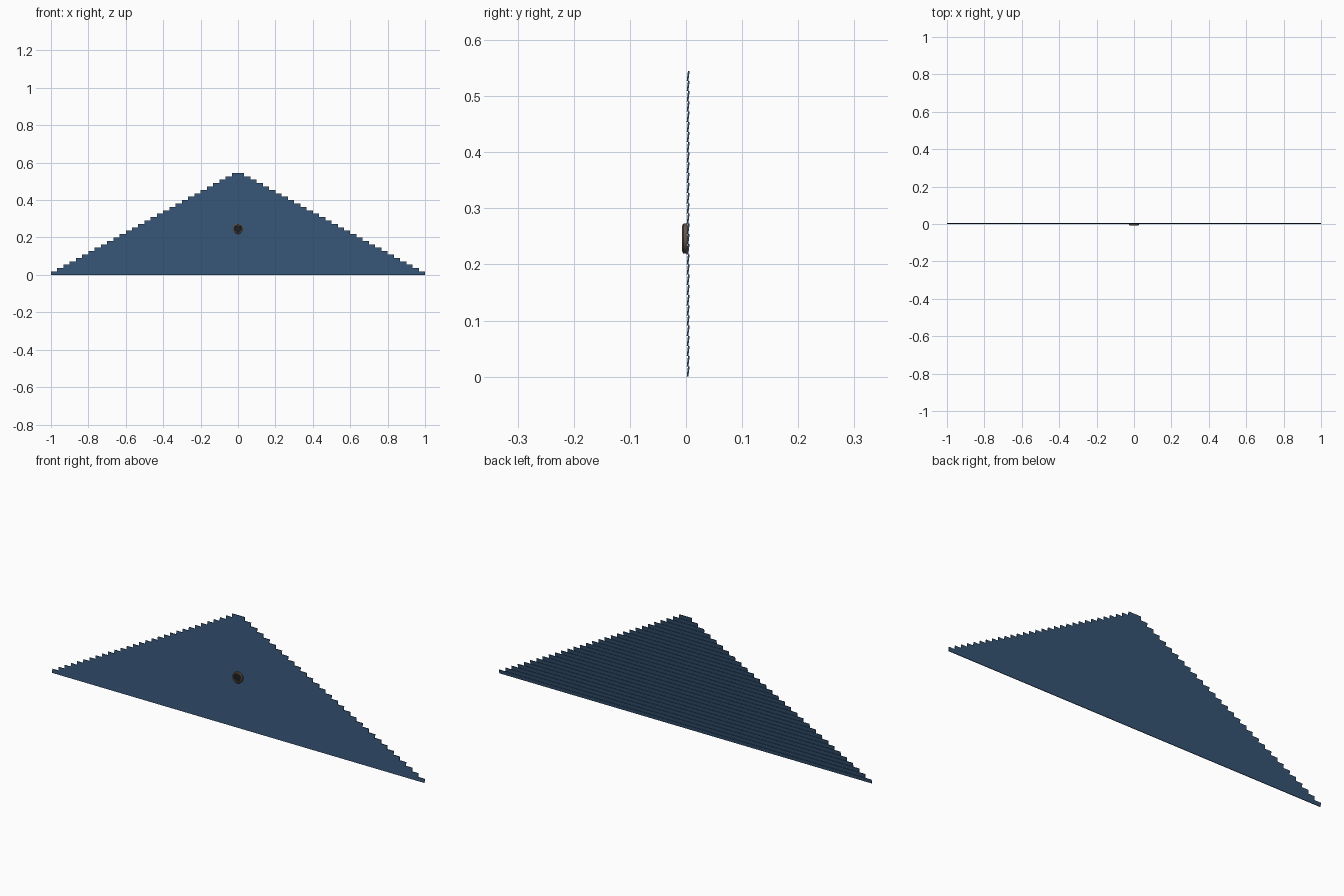
import bpy, bmesh, math
from mathutils import Matrix

if "Cube" in bpy.data.objects:
    bpy.data.objects.remove(bpy.data.objects["Cube"])

ROWS, HEIGHT = 30, 0.545
STEP = 1.0 / ROWS            # each course loses half a shingle per end
COURSE = HEIGHT / ROWS


def material(name, color):
    m = bpy.data.materials.new(name)
    m.diffuse_color = (*color, 1)
    m.use_nodes = True
    m.node_tree.nodes["Principled BSDF"].inputs["Base Color"].default_value = m.diffuse_color
    return m


def finish(bm, name, mat):
    bmesh.ops.recalc_face_normals(bm, faces=bm.faces)
    mesh = bpy.data.meshes.new(name)
    bm.to_mesh(mesh)
    bm.free()
    ob = bpy.data.objects.new(name, mesh)
    bpy.context.collection.objects.link(ob)
    mesh.materials.append(mat)
    return ob


blue = material("slate_blue", (0.035, 0.085, 0.17))
bronze = material("bronze", (0.13, 0.095, 0.07))
dark = material("dark_glass", (0.012, 0.013, 0.016))


# leaning shingle: lower edge proud at the front, upper edge proud at the back
def add_shingle(bm, x, z, w, h):
    section = [(0.0012, z), (0.0042, z), (0.0065, z + h), (0.0035, z + h)]
    rings = [[bm.verts.new((sx, y, zz)) for y, zz in section]
             for sx in (x, x + w)]
    bm.faces.new(rings[0])
    bm.faces.new(rings[1])
    for i in range(4):
        j = (i + 1) % 4
        bm.faces.new((rings[0][i], rings[0][j], rings[1][j], rings[1][i]))


# stepped gable of staggered courses
bm = bmesh.new()
for row in range(ROWS):
    count = ROWS - row
    for i in range(count):
        add_shingle(bm, -count * STEP + 2 * STEP * i, row * COURSE,
                    2 * STEP, COURSE)
finish(bm, "gable_shingles", blue)


# round vent: lathed bronze rim with a dark recessed disc
def lathe(name, profile, mat, sides=32):
    bm = bmesh.new()
    vs = [bm.verts.new((r, y, 0)) for r, y in profile]
    es = [bm.edges.new((a, b)) for a, b in zip(vs, vs[1:])]
    bmesh.ops.spin(bm, geom=vs + es, cent=(0, 0, 0), axis=(0, 1, 0),
                   angle=math.tau, steps=sides, use_merge=True)
    bmesh.ops.remove_doubles(bm, verts=bm.verts, dist=1e-6)
    bmesh.ops.transform(bm, matrix=Matrix.Translation((0, 0, 0.246)),
                        verts=bm.verts)
    ob = finish(bm, name, mat)
    bpy.context.view_layer.objects.active = ob
    ob.select_set(True)
    bpy.ops.object.shade_smooth_by_angle(angle=math.radians(30))
    ob.select_set(False)


lathe("vent_rim", [(0.027, 0.003), (0.027, -0.0045), (0.0225, -0.007),
                   (0.019, -0.006), (0.018, -0.002), (0.018, 0.003)], bronze)
lathe("vent_disc", [(0, -0.003), (0.0185, -0.003)], dark)
